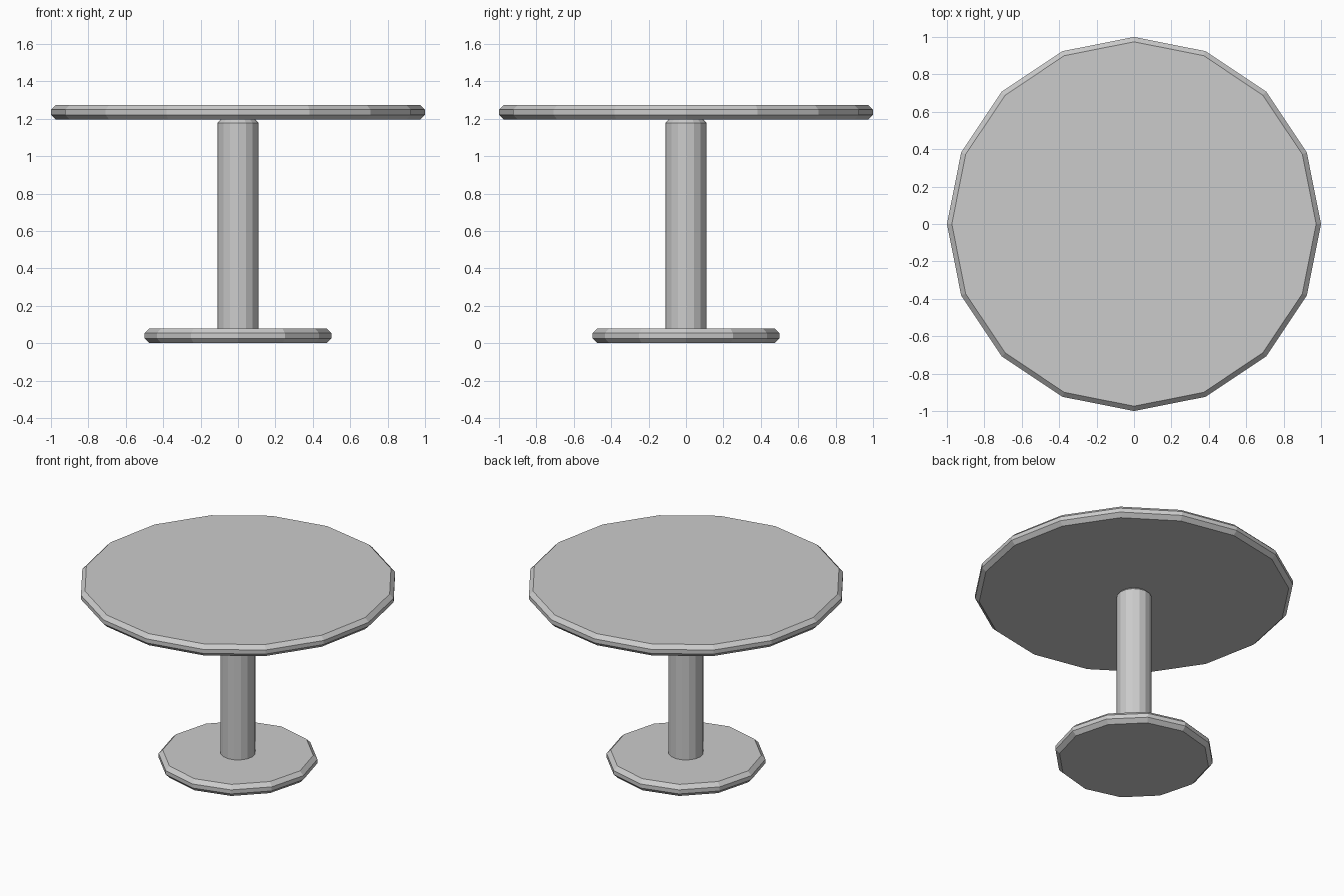
import bpy, bmesh
from math import cos, sin, tau

if "Cube" in bpy.data.objects:
    bpy.data.objects.remove(bpy.data.objects["Cube"])


def bevelled_disc(name, radius, z0, z1, sides, bevel):
    """Flat-faced prism with chamfered rims, first corner on +x."""
    profile = [(radius - bevel, z0), (radius, z0 + bevel),
               (radius, z1 - bevel), (radius - bevel, z1)]
    bm = bmesh.new()
    rings = [[bm.verts.new((r * cos(tau * i / sides), r * sin(tau * i / sides), z))
              for i in range(sides)] for r, z in profile]
    for low, high in zip(rings, rings[1:]):
        for i in range(sides):
            j = (i + 1) % sides
            bm.faces.new((low[i], low[j], high[j], high[i]))
    bm.faces.new(rings[0][::-1])
    bm.faces.new(rings[-1])
    mesh = bpy.data.meshes.new(name)
    bm.to_mesh(mesh)
    bm.free()
    obj = bpy.data.objects.new(name, mesh)
    bpy.context.collection.objects.link(obj)
    return obj


# Round foot, central column and tabletop
bevelled_disc("base", 0.5, 0.0, 0.08, 12, 0.026)
bevelled_disc("column", 0.11, 0.05, 1.195, 16, 0.017)
bevelled_disc("tabletop", 1.0, 1.195, 1.275, 16, 0.026)
